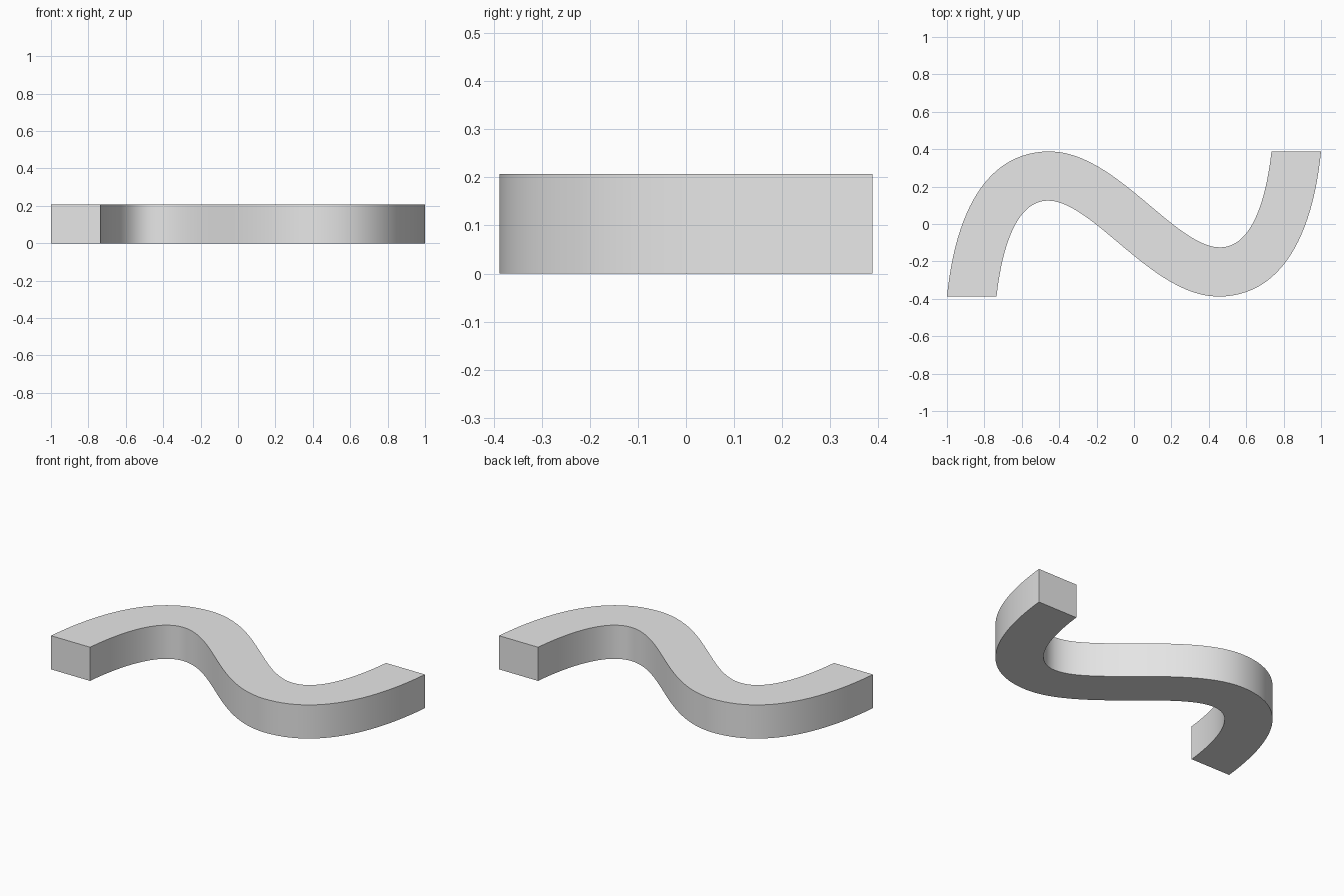
import bpy
import bmesh
import math
from mathutils import Vector
from mathutils.geometry import interpolate_bezier

cube = bpy.data.objects.get("Cube")
if cube:
    bpy.data.objects.remove(cube, do_unlink=True)

HEIGHT = 0.207
STEPS = 24

# Plain grey material
grey = bpy.data.materials.new("light_grey")
grey.use_nodes = True
grey.diffuse_color = (0.8, 0.8, 0.8, 1)
grey.node_tree.nodes["Principled BSDF"].inputs["Base Color"].default_value = grey.diffuse_color

# One long edge of the S-shaped band: start, handles and end of each span
spans = [
    [(-1, -0.388), (-0.955, 0.06), (-0.79, 0.388), (-0.45, 0.388)],
    [(-0.45, 0.388), (-0.10, 0.388), (0.22, -0.125), (0.46, -0.125)],
    [(0.46, -0.125), (0.64, -0.125), (0.71, 0.16), (0.735, 0.388)],
]
edge = []
for span in spans:
    p0, h0, h1, p1 = [Vector((x, y, 0)) for x, y in span]
    points = interpolate_bezier(p0, h0, h1, p1, STEPS + 1)
    edge += points if not edge else points[1:]

# The other edge is the same curve turned half round
opposite = [-p for p in reversed(edge)]

# Flat quad strip between the edges, raised into a solid band
bm = bmesh.new()
rows = [(bm.verts.new(a), bm.verts.new(b)) for a, b in zip(edge, opposite)]
for (a, b), (c, d) in zip(rows, rows[1:]):
    bm.faces.new((a, b, d, c))
raised = bmesh.ops.extrude_face_region(bm, geom=bm.faces[:])
top = [v for v in raised["geom"] if isinstance(v, bmesh.types.BMVert)]
bmesh.ops.translate(bm, verts=top, vec=(0, 0, HEIGHT))
bmesh.ops.recalc_face_normals(bm, faces=bm.faces[:])

mesh = bpy.data.meshes.new("s_curve_band")
bm.to_mesh(mesh)
bm.free()
mesh.materials.append(grey)
band = bpy.data.objects.new("s_curve_band", mesh)
bpy.context.collection.objects.link(band)

# Smooth curved walls with crisp rims
bpy.ops.object.select_all(action="DESELECT")
band.select_set(True)
bpy.context.view_layer.objects.active = band
bpy.ops.object.shade_smooth_by_angle(angle=math.radians(30))
